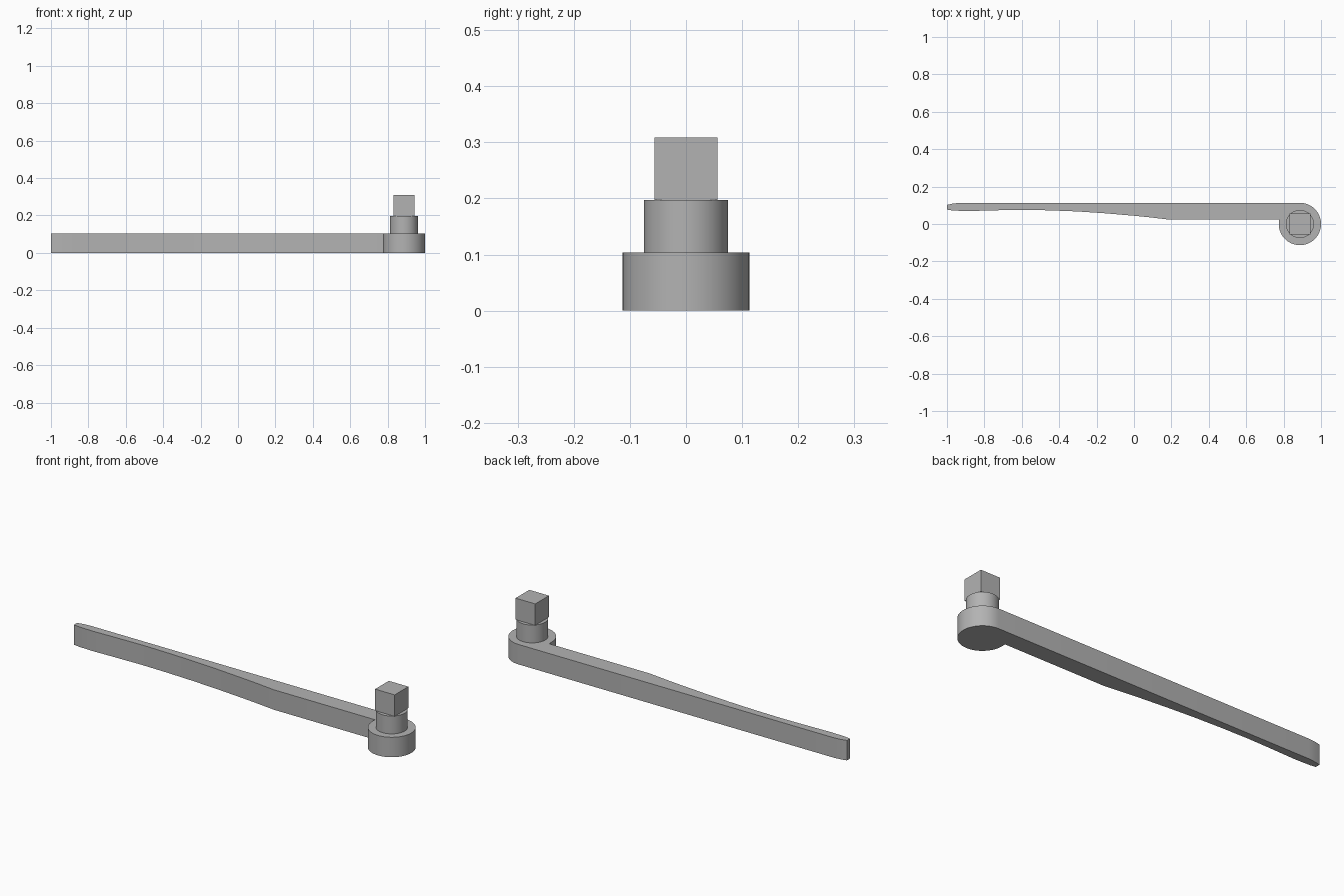
import bpy
import bmesh
import math

if "Cube" in bpy.data.objects:
    bpy.data.objects.remove(bpy.data.objects["Cube"])

HUB_X, HUB_R = 0.887, 0.113
ARM_TOP, BOSS_TOP, DRIVE_TOP = 0.104, 0.197, 0.309

steel = bpy.data.materials.new("grey_steel")
steel.use_nodes = True
steel.diffuse_color = (0.45, 0.45, 0.45, 1)
steel.node_tree.nodes["Principled BSDF"].inputs["Base Color"].default_value = steel.diffuse_color


def extrude_outline(name, outline, z0, z1):
    """Raise a closed flat outline into a solid part."""
    bm = bmesh.new()
    face = bm.faces.new([bm.verts.new((x, y, z0)) for x, y in outline])
    raised = bmesh.ops.extrude_face_region(bm, geom=[face])["geom"]
    bmesh.ops.translate(bm, vec=(0, 0, z1 - z0),
                        verts=[v for v in raised if isinstance(v, bmesh.types.BMVert)])
    bmesh.ops.recalc_face_normals(bm, faces=bm.faces)
    mesh = bpy.data.meshes.new(name)
    bm.to_mesh(mesh)
    bm.free()
    mesh.materials.append(steel)
    obj = bpy.data.objects.new(name, mesh)
    bpy.context.collection.objects.link(obj)
    bpy.ops.object.select_all(action="DESELECT")
    obj.select_set(True)
    bpy.context.view_layer.objects.active = obj
    bpy.ops.object.shade_smooth_by_angle(angle=math.radians(30))
    return obj


def arc(radius, start, end, steps):
    """Points on an arc around the hub axis, angles in degrees."""
    angles = [math.radians(start + (end - start) * i / steps) for i in range(steps + 1)]
    return [(HUB_X + radius * math.cos(a), radius * math.sin(a)) for a in angles]


# Lever arm and round hub, one continuous outline
tip = [(-0.93, HUB_R), (-0.97, 0.109), (-1, 0.102), (-1, 0.077), (-0.97, 0.072), (-0.89, 0.069)]
belly = [(-0.75, 0.073), (-0.6, 0.076), (-0.45, 0.073), (-0.3, 0.067),
         (-0.15, 0.057), (0, 0.044), (0.1, 0.034), (0.19, 0.023)]
shoulder = [(0.774, 0.023)]
extrude_outline("lever_arm_and_hub",
                tip + belly + shoulder + arc(HUB_R, -180, 90, 48), 0, ARM_TOP)

# Round boss on the hub
extrude_outline("round_boss", arc(0.075, 0, 354, 59), ARM_TOP, BOSS_TOP)

# Square drive; its corners slightly overhang the boss
extrude_outline("square_drive", arc(0.0565 * math.sqrt(2), 45, 315, 3), BOSS_TOP, DRIVE_TOP)
